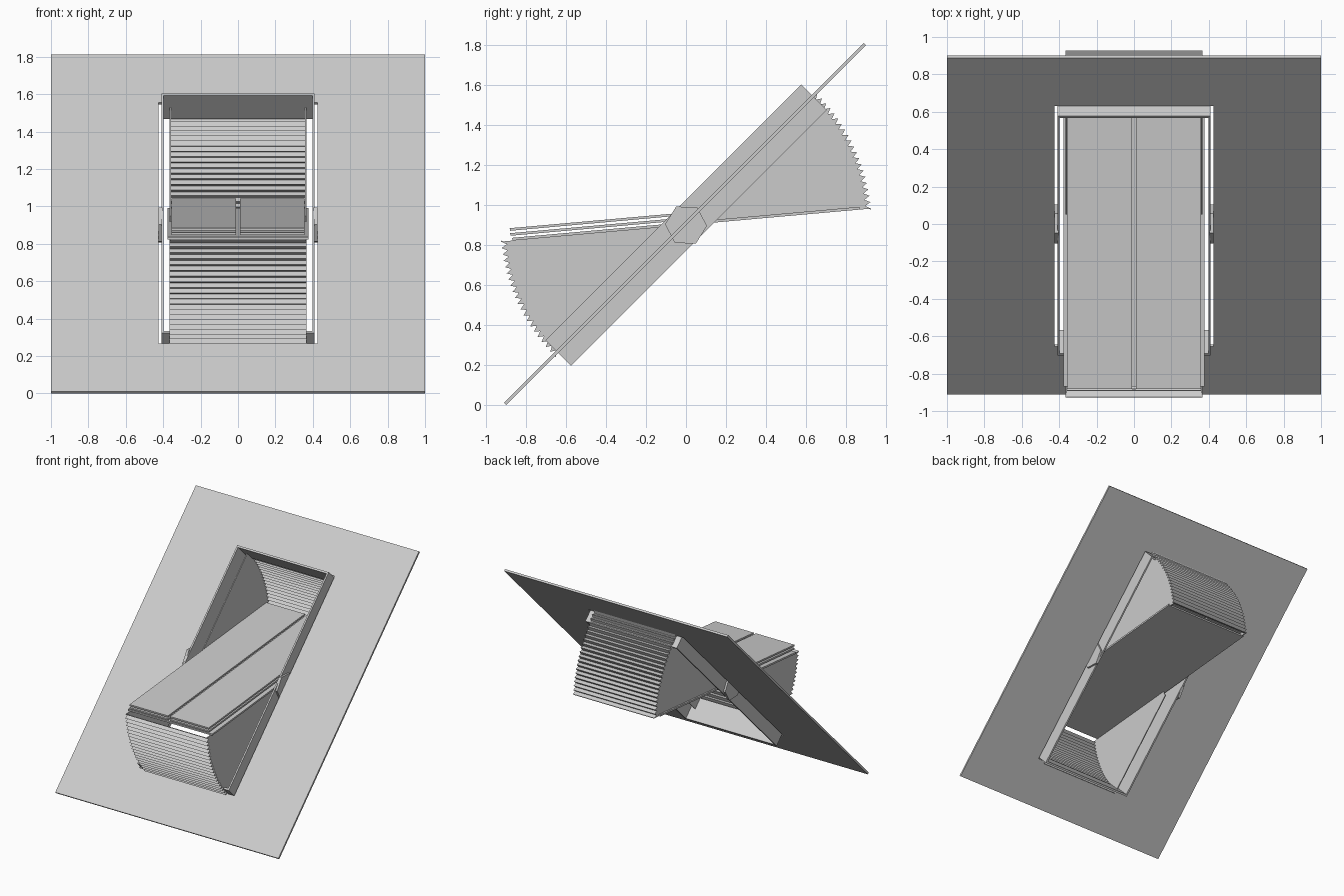
import bpy
from math import sin, cos, radians

if "Cube" in bpy.data.objects:
    bpy.data.objects.remove(bpy.data.objects["Cube"])

PIVOT = (0, 0, 0.9)          # hinge axis of the roof window
ROOF, SASH = radians(45), radians(5.1)


def make(name, verts, faces, angle=0.0):
    """Mesh object centred on the hinge and tilted about x."""
    me = bpy.data.meshes.new(name)
    me.from_pydata(verts, [], faces)
    me.update()
    ob = bpy.data.objects.new(name, me)
    bpy.context.collection.objects.link(ob)
    ob.location = PIVOT
    ob.rotation_euler.x = angle
    return ob


def prism(name, pts, x0, x1, angle=0.0):
    """Extrude a (y, z) profile, counter-clockwise, along x."""
    n = len(pts)
    verts = [(x, y, z) for x in (x0, x1) for y, z in pts]
    faces = [tuple(reversed(range(n))), tuple(range(n, 2 * n))]
    faces += [(i, (i + 1) % n, n + (i + 1) % n, n + i) for i in range(n)]
    return make(name, verts, faces, angle)


def slab(name, x0, x1, y0, y1, z0, z1, angle):
    return prism(name, [(y0, z0), (y1, z0), (y1, z1), (y0, z1)], x0, x1, angle)


def ring(name, outer, inner, z0, z1, angle):
    """Rectangular plate or frame with a rectangular opening."""
    verts = [(sx * w, sy * h, z) for z in (z0, z1) for w, h in (outer, inner)
             for sx, sy in ((-1, -1), (1, -1), (1, 1), (-1, 1))]
    faces = []
    for i in range(4):
        j = (i + 1) % 4
        faces += [(i, i + 4, j + 4, j),
                  (i + 8, j + 8, j + 12, i + 12),
                  (i, j, j + 8, i + 8),
                  (i + 4, i + 12, j + 12, j + 4)]
    return make(name, verts, faces, angle)


def polar(r, a):
    return r * cos(a), r * sin(a)


# Sloping roof sheet with the window opening, and the box frame lining it
ring("roof_panel", (1.0, 1.273), (0.425, 0.91), 0.0, 0.016, ROOF)
ring("window_frame", (0.41, 0.905), (0.397, 0.89), -0.09, 0.09, ROOF)

# Tilted sash: base board and two layers of split panels
slab("sash_base", -0.378, 0.378, -0.872, 0.872, 0.0, 0.014, SASH)
for label, z in (("middle", 0.025), ("top", 0.050)):
    for side, x0, x1 in (("left", -0.355, -0.01), ("right", 0.01, 0.355)):
        slab(f"sash_{label}_panel_{side}", x0, x1, -0.88, 0.88, z, z + 0.013, SASH)

# Hexagonal hinge plates
hexagon = [polar(0.105, radians(60 * i - 2)) for i in range(6)]
for side, x0, x1 in (("left", -0.425, -0.405), ("right", 0.405, 0.425)):
    prism(f"hinge_plate_{side}", hexagon, x0, x1)

# Folding bellows closing the gap between sash and frame, front and rear
TEETH = 20
for label, turn in (("rear", 0.0), ("front", radians(180))):
    angles = [SASH + (ROOF - SASH) * i / (2 * TEETH) + turn
              for i in range(2 * TEETH + 1)]
    zigzag = [polar(0.93 if i % 2 == 0 else 0.902, a) for i, a in enumerate(angles)]

    # side gussets
    gusset = [polar(0.07, angles[0])] + zigzag + [polar(0.07, angles[-1])]
    for side, x0, x1 in (("left", -0.365, -0.357), ("right", 0.357, 0.365)):
        prism(f"bellows_{label}_gusset_{side}", gusset, x0, x1)

    # pleated curved wall
    n = len(zigzag)
    verts = [(x, y, z) for x in (-0.362, 0.362) for y, z in zigzag]
    faces = [(i, i + 1, n + i + 1, n + i) for i in range(n - 1)]
    wall = make(f"bellows_{label}_pleats", verts, faces)
    solid = wall.modifiers.new("thickness", "SOLIDIFY")
    solid.thickness = 0.006
    solid.offset = -1
